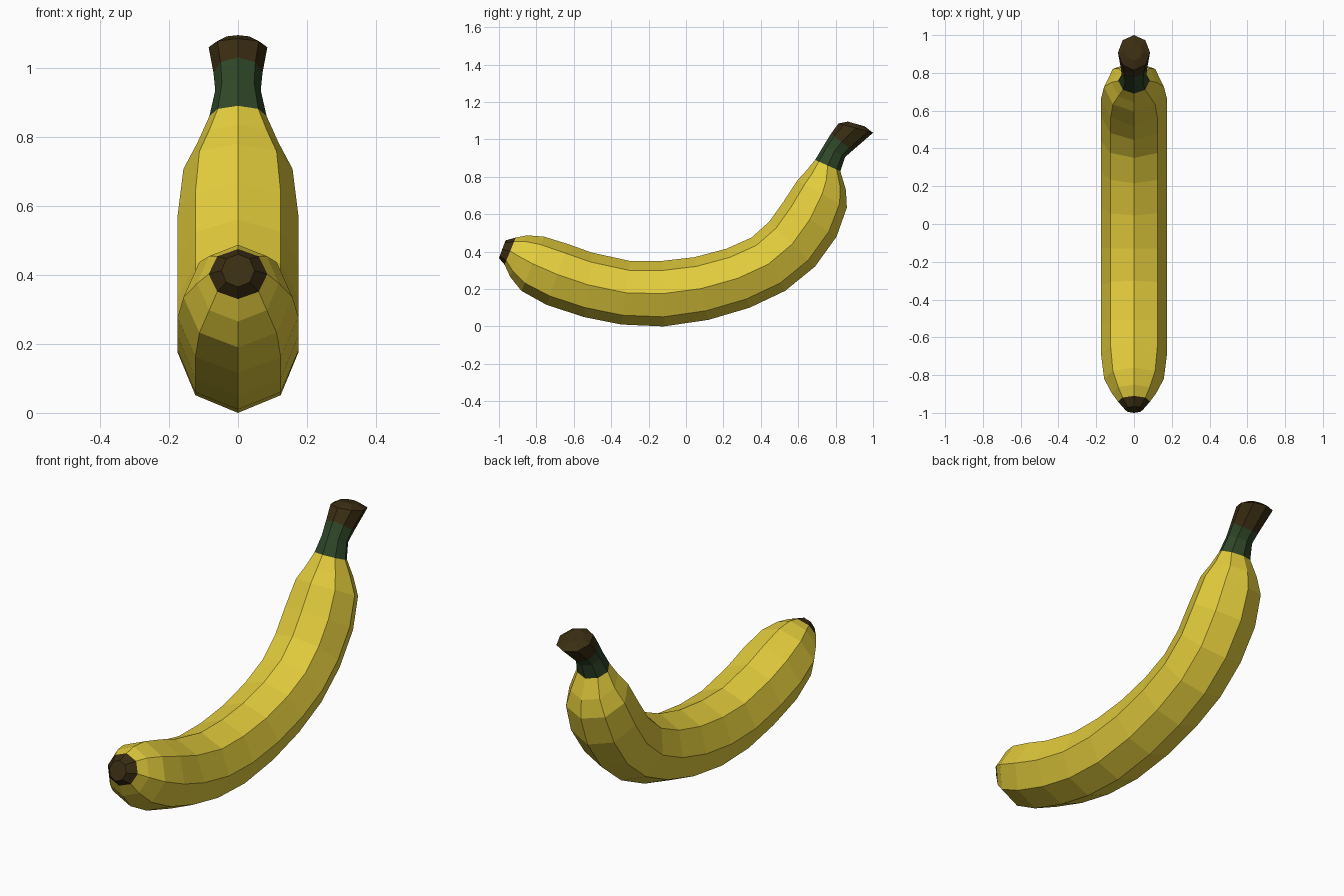
import bpy
import bmesh
from math import cos, sin, tau
from mathutils import Vector

default_cube = bpy.data.objects.get("Cube")
if default_cube:
    bpy.data.objects.remove(default_cube, do_unlink=True)

SIDES = 8


def make_material(name, colour):
    material = bpy.data.materials.new(name)
    material.use_nodes = True
    rgba = (*colour, 1)
    material.diffuse_color = rgba
    shader = material.node_tree.nodes["Principled BSDF"]
    shader.inputs["Base Color"].default_value = rgba
    shader.inputs["Roughness"].default_value = 0.8
    return material


def add_ring(mesh, section):
    """Elliptical ring spanning an inner and an outer point of the side profile."""
    inner_y, inner_z, outer_y, outer_z, half_width = section
    inner = Vector((0, inner_y, inner_z))
    outer = Vector((0, outer_y, outer_z))
    centre = (inner + outer) / 2
    upward = (inner - outer) / 2
    sideways = Vector((half_width, 0, 0))
    angles = [tau * step / SIDES for step in range(SIDES)]
    return [mesh.verts.new(centre + upward * cos(a) + sideways * sin(a)) for a in angles]


def loft(name, sections, material, close_start=False, close_end=False):
    """Bridge consecutive rings into a faceted tube, closing the chosen ends."""
    mesh = bmesh.new()
    rings = [add_ring(mesh, section) for section in sections]
    for near, far in zip(rings, rings[1:]):
        for i in range(SIDES):
            j = (i + 1) % SIDES
            mesh.faces.new((near[i], near[j], far[j], far[i]))
    if close_start:
        mesh.faces.new(list(reversed(rings[0])))
    if close_end:
        mesh.faces.new(rings[-1])
    data = bpy.data.meshes.new(name)
    mesh.to_mesh(data)
    mesh.free()
    data.materials.append(material)
    part = bpy.data.objects.new(name, data)
    bpy.context.collection.objects.link(part)
    return part


yellow = make_material("ripe yellow", (0.76, 0.6, 0.045))
green = make_material("stem green", (0.028, 0.062, 0.021))
brown = make_material("dark brown", (0.042, 0.026, 0.006))

# Rings shared by neighbouring parts: inner y, inner z, outer y, outer z, half width
tip_joint = (-.91, .475, -.97, .33, .085)
stem_joint = (.69, .89, .825, .83, .083)
end_joint = (.775, 1.03, .89, .94, .071)

# Curved peel, tapering at both ends
WIDE = .175
peel_sections = [
    tip_joint,
    (-.85, .487, -.94, .265, .118),
    (-.76, .48, -.88, .19, .158),
    (-.63, .44, -.745, .115, WIDE),
    (-.505, .395, -.545, .05, WIDE),
    (-.3, .35, -.345, .01, WIDE),
    (-.13, .35, -.12, 0, WIDE),
    (.045, .37, .12, .035, WIDE),
    (.215, .415, .34, .1, WIDE),
    (.35, .475, .53, .19, WIDE),
    (.445, .56, .69, .32, WIDE),
    (.52, .665, .805, .48, WIDE),
    (.595, .78, .86, .635, .158),
    (.645, .835, .855, .73, .118),
    stem_joint,
]
loft("peel", peel_sections, yellow)

# Dark blossom tip at the front
loft("blossom_tip", [(-.965, .46, -1, .365, .048), tip_joint], brown, close_start=True)

# Green neck of the stem
loft("stem_neck", [stem_joint, (.735, .965, .85, .905, .066), end_joint], green)

# Flared brown stem end
stem_end_sections = [
    end_joint,
    (.815, 1.085, 1, 1.035, .085),
    (.865, 1.095, .955, 1.07, .045),
]
loft("stem_end", stem_end_sections, brown, close_end=True)
